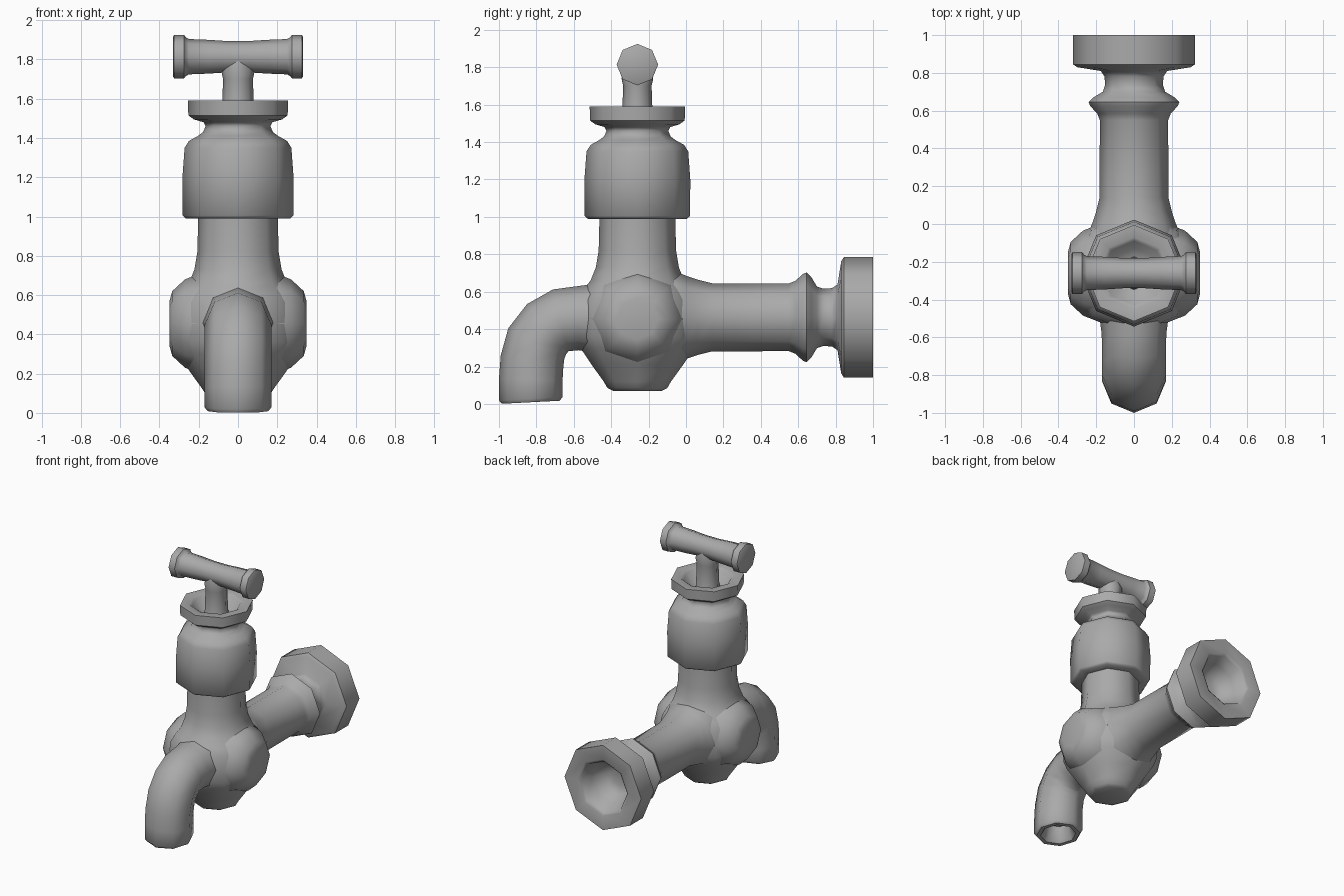
import bpy, bmesh, math
from mathutils import Vector

SIDES = 8
CY = -0.26      # y of the upright axis
PZ = 0.463      # z of the pipe axis
X, Y, Z = Vector((1, 0, 0)), Vector((0, 1, 0)), Vector((0, 0, 1))

metal = bpy.data.materials.new("grey metal")
metal.diffuse_color = (0.4, 0.4, 0.4, 1)


def loft(name, rings):
    """Skin eight-sided rings (centre, u, v, radius) and cap both ends."""
    bm = bmesh.new()
    loops = []
    for c, u, v, r in rings:
        loops.append([bm.verts.new(c + r * (math.cos(a) * u + math.sin(a) * v))
                      for a in (2 * math.pi * i / SIDES for i in range(SIDES))])
    for a, b in zip(loops, loops[1:]):
        for i in range(SIDES):
            j = (i + 1) % SIDES
            bm.faces.new((a[i], a[j], b[j], b[i]))
    bm.faces.new(loops[0][::-1])
    bm.faces.new(loops[-1])
    bmesh.ops.recalc_face_normals(bm, faces=bm.faces)
    me = bpy.data.meshes.new(name)
    bm.to_mesh(me)
    bm.free()
    me.materials.append(metal)
    ob = bpy.data.objects.new(name, me)
    bpy.context.collection.objects.link(ob)
    bpy.ops.object.select_all(action='DESELECT')
    ob.select_set(True)
    bpy.context.view_layer.objects.active = ob
    bpy.ops.object.shade_smooth_by_angle(angle=math.radians(50))
    return ob


def turned(name, origin, axis, profile):
    """Turned part: profile of (distance along axis, radius)."""
    u, v = {'x': (Y, Z), 'y': (X, Z), 'z': (X, Y)}[axis]
    d = {'x': X, 'y': Y, 'z': Z}[axis]
    return loft(name, [(Vector(origin) + d * t, u, v, r) for t, r in profile])


# valve body and neck
turned("valve_body", (0, CY, 0), 'z', [
    (0.07, 0.13), (0.085, 0.16), (0.12, 0.18), (0.21, 0.245), (0.30, 0.305),
    (0.36, 0.33), (0.46, 0.335), (0.56, 0.32), (0.61, 0.29), (0.66, 0.25),
    (0.73, 0.222), (0.82, 0.207), (1.02, 0.202)])

# side bosses, in one piece through the body
half = [(0.35, 0.11), (0.335, 0.165), (0.27, 0.225), (0.18, 0.26)]
turned("side_bosses", (0, CY, 0.455), 'x',
       [(-t, r) for t, r in half] + [(t, r) for t, r in reversed(half)])

# bonnet with the dished collar on top
turned("bonnet", (0, CY, 0), 'z', [
    (0.99, 0.19), (0.99, 0.265), (1.005, 0.282), (1.20, 0.283), (1.35, 0.272),
    (1.385, 0.25), (1.41, 0.205), (1.43, 0.178), (1.46, 0.165), (1.48, 0.175),
    (1.495, 0.225), (1.515, 0.253), (1.59, 0.255), (1.59, 0.19),
    (1.575, 0.17), (1.52, 0.13), (1.50, 0.06)])

# stem and T handle
turned("stem", (0, CY, 0), 'z', [(1.48, 0.095), (1.53, 0.082), (1.70, 0.076),
                                 (1.74, 0.085), (1.80, 0.07)])
grip = [(0.33, 0.102), (0.325, 0.111), (0.275, 0.111), (0.265, 0.098),
        (0.25, 0.09), (0.15, 0.086), (0.06, 0.08)]
turned("handle", (0, CY, 1.814), 'x',
       [(-t, r) for t, r in grip] + [(t, r) for t, r in reversed(grip)])

# supply pipe with ring and hollow wall flange
turned("supply_pipe", (0, 0, PZ), 'y', [
    (-0.2, 0.25), (-0.06, 0.25), (0.0, 0.222), (0.06, 0.202), (0.14, 0.182),
    (0.55, 0.181), (0.585, 0.195), (0.625, 0.232), (0.645, 0.24),
    (0.67, 0.215), (0.70, 0.165), (0.735, 0.153), (0.78, 0.156),
    (0.81, 0.175), (0.83, 0.30), (0.845, 0.323), (1.0, 0.323), (1.0, 0.215),
    (0.985, 0.195), (0.90, 0.165), (0.82, 0.12), (0.80, 0.06)])

# curved spout, hollow at the mouth: (y, z, bend in degrees, radius)
spout = [(-0.36, 0.46, 0, 0.20), (-0.48, 0.458, 0, 0.185),
         (-0.58, 0.458, 2, 0.171), (-0.67, 0.447, 14, 0.17),
         (-0.745, 0.40, 38, 0.17), (-0.80, 0.325, 62, 0.17),
         (-0.823, 0.23, 80, 0.17), (-0.83, 0.13, 88, 0.17),
         (-0.83, 0.028, 93, 0.17), (-0.83, 0.009, 93, 0.155),
         (-0.83, 0.009, 93, 0.125), (-0.83, 0.03, 93, 0.11),
         (-0.83, 0.12, 90, 0.085)]
loft("spout", [(Vector((0, y, z)), X,
                Vector((0, -math.sin(math.radians(a)), math.cos(math.radians(a)))), r)
               for y, z, a, r in spout])
